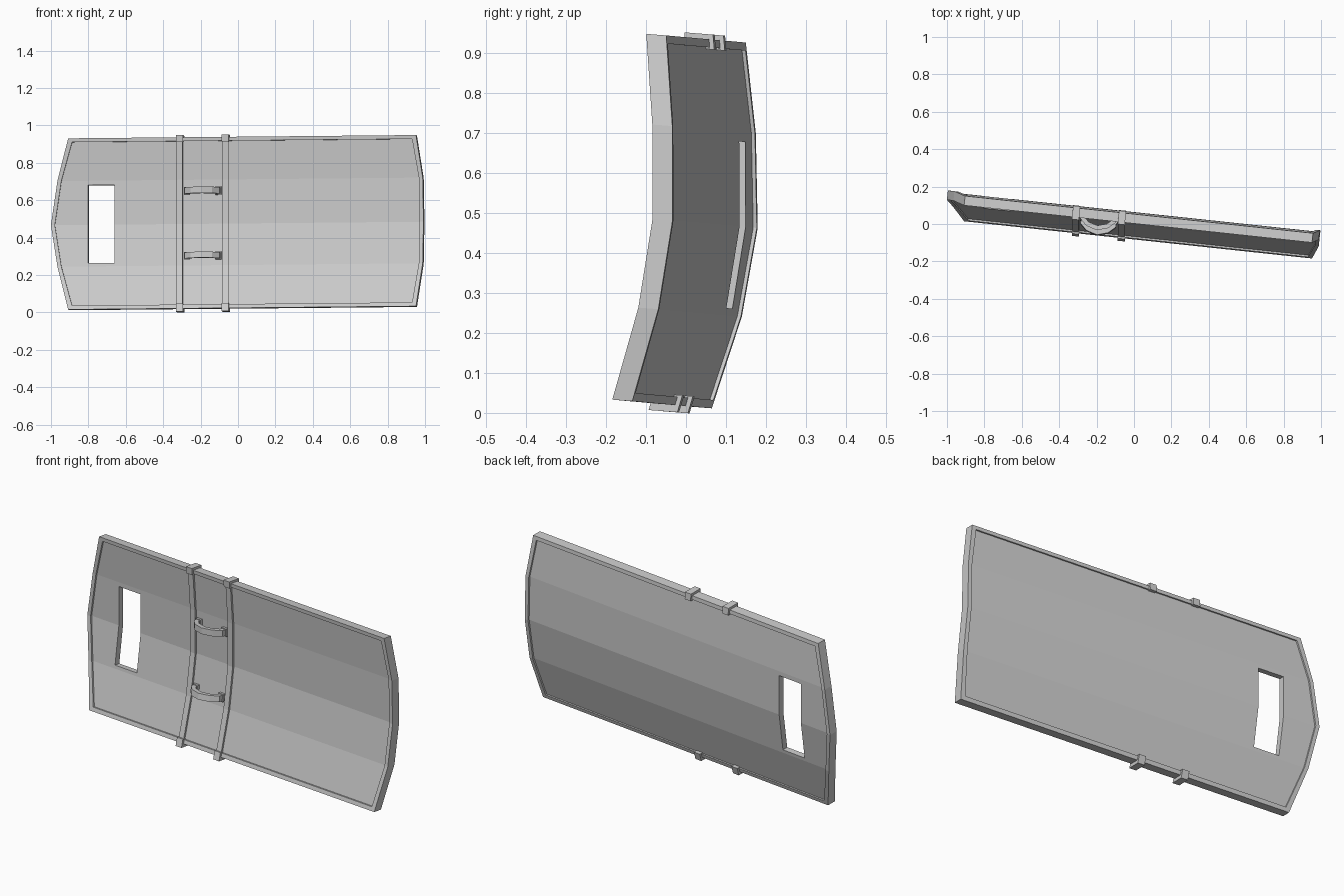
import bpy, bmesh
from collections import Counter
from mathutils import Vector

if "Cube" in bpy.data.objects:
    bpy.data.objects.remove(bpy.data.objects["Cube"])

# Back-surface cross-section (y, z) at x = 0, and end outlines, bottom to top
PROFILE = [(-.032, .02), (.037, .25), (.073, .472), (.072, .708), (.053, .935)]
LEFT = [-.903, -.96, -.995, -.96, -.903]
RIGHT = [.957, .993, .997, .993, .957]


def lerp(vals, s):
    i = min(max(int(s), 0), 3)
    return vals[i] + (vals[i + 1] - vals[i]) * (s - i)


def place(x, s, d):
    """Point at length x, profile position s (0-4), depth d towards the front."""
    y = lerp([p[0] for p in PROFILE], s)
    z = lerp([p[1] for p in PROFILE], s)
    return Vector((x - .107 * d, y - .107 * x - d, z + .0095 * x + .08 * d))


def solid(name, cells, a, b, put):
    """Thicken a set of 2D quads between levels a and b, walling open edges."""
    bm = bmesh.new()
    cells = [[(round(u, 5), round(v, 5)) for u, v in c] for c in cells]
    keys = {k for c in cells for k in c}
    va = {k: bm.verts.new(put(k, a)) for k in keys}
    vb = {k: bm.verts.new(put(k, b)) for k in keys}
    count = Counter()
    for c in cells:
        bm.faces.new([va[k] for k in c])
        bm.faces.new([vb[k] for k in reversed(c)])
        for i in range(4):
            count[frozenset((c[i], c[i - 1]))] += 1
    for e, n in count.items():
        if n == 1:
            p, q = e
            bm.faces.new([va[p], va[q], vb[q], vb[p]])
    bmesh.ops.recalc_face_normals(bm, faces=bm.faces)
    me = bpy.data.meshes.new(name)
    bm.to_mesh(me)
    bm.free()
    ob = bpy.data.objects.new(name, me)
    bpy.context.collection.objects.link(ob)
    return ob


def on_shield(k, d):
    return place(k[0], k[1], d)


def strip(name, x0, x1, rows, a, b):
    cells = [[(x0, s), (x1, s), (x1, t), (x0, t)] for s, t in zip(rows, rows[1:])]
    return solid(name, cells, a, b, on_shield)


# Curved panel with a viewing window
rows = [.04, 1, 1.08, 2, 2.9, 3, 3.96]


def cols(s):
    return [lerp(LEFT, s) + .01, -.797, -.655, lerp(RIGHT, s) - .01]


cells = []
for s, t in zip(rows, rows[1:]):
    for j in range(3):
        if j == 1 and 1.05 < s < 2.85:
            continue
        cells.append([(cols(s)[j], s), (cols(s)[j + 1], s),
                      (cols(t)[j + 1], t), (cols(t)[j], t)])
solid("panel", cells, .009, .041, on_shield)

# Raised rim around the outline
inset = [.09, 1, 2, 3, 3.91]
outer = [(RIGHT[i], i) for i in range(5)] + [(LEFT[i], i) for i in range(4, -1, -1)]
inner = ([(RIGHT[i] - .021, inset[i]) for i in range(5)] +
         [(LEFT[i] + .021, inset[i]) for i in range(4, -1, -1)])
ring = [[outer[i - 1], outer[i], inner[i], inner[i - 1]] for i in range(10)]
solid("rim", ring, 0, .05, on_shield)

# Straps on the front with clips hooked over both edges
for n, x in enumerate((-.307, -.062), 1):
    strip(f"strap_{n}", x - .016, x + .016, [.05, 1, 2, 3, 3.95], .036, .051)
    strip(f"strap_clip_bottom_{n}", x - .019, x + .019, [-.075, .11], -.011, .061)
    strip(f"strap_clip_top_{n}", x - .019, x + .019, [3.89, 4.055], -.011, .061)

# Bowed handles between the straps
arc_out = [(-.28, .035), (-.277, .075), (-.243, .108), (-.185, .125),
           (-.127, .108), (-.09, .075), (-.087, .035)]
arc_in = [(-.256, .035), (-.254, .066), (-.233, .086), (-.185, .1),
          (-.137, .086), (-.113, .066), (-.111, .035)]
bow = [[arc_out[i], arc_out[i + 1], arc_in[i + 1], arc_in[i]] for i in range(6)]
for label, s in (("lower", 1.23), ("upper", 2.745)):
    solid(f"{label}_handle", bow, s - .072, s + .072,
          lambda k, h: place(k[0], h, k[1]))
    for side, x in (("left", -.267), ("right", -.1)):
        strip(f"{label}_handle_pad_{side}", x - .016, x + .016,
              [s - .09, s + .09], .036, .055)
